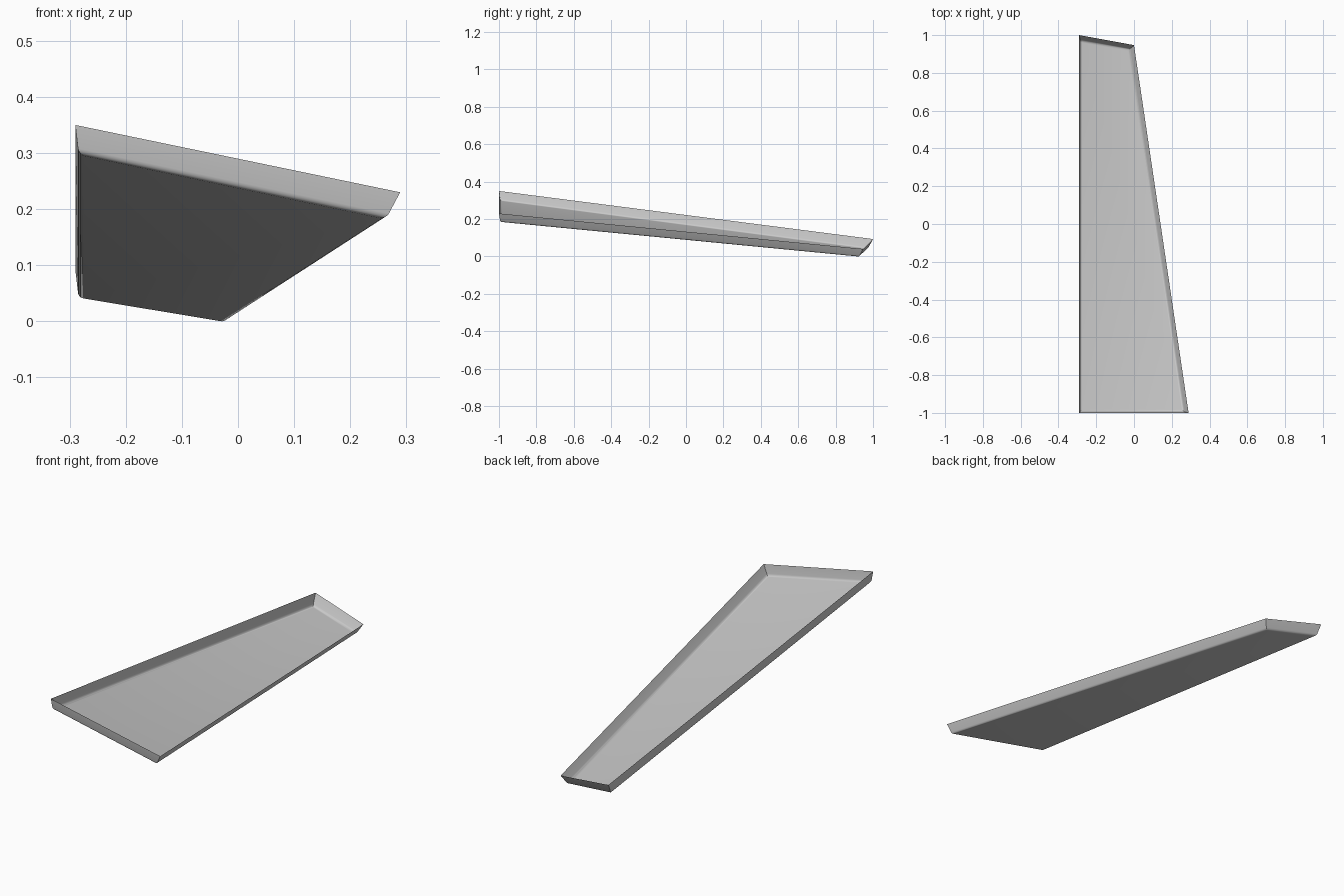
import bpy, bmesh

if "Cube" in bpy.data.objects:
    bpy.data.objects.remove(bpy.data.objects["Cube"])

# Corner loops of the sloping open tray: front left, front right, back right, back left
rim = [(-0.29, -1.0, 0.35), (0.289, -1.0, 0.23), (0.0, 0.947, 0.04), (-0.29, 1.0, 0.093)]
base = [(-0.284, -0.993, 0.298), (0.264, -0.993, 0.183), (-0.023, 0.925, -0.002), (-0.284, 0.972, 0.041)]

bm = bmesh.new()
top = [bm.verts.new(p) for p in rim]
bottom = [bm.verts.new(p) for p in base]

# Floor and four thin walls
floor = bm.faces.new(bottom[::-1])
for i in range(4):
    j = (i + 1) % 4
    bm.faces.new((bottom[i], bottom[j], top[j], top[i]))

# Rounded fold between floor and walls
bmesh.ops.bevel(bm, geom=list(floor.edges), offset=0.01, segments=4,
                profile=0.5, affect='EDGES', clamp_overlap=True)

# Rest the lowest corner on the ground
low = min(v.co.z for v in bm.verts)
for v in bm.verts:
    if v.co.z < 0.03:
        v.co.z -= low

mesh = bpy.data.meshes.new("tapered_tray")
bm.to_mesh(mesh)
bm.free()
tray = bpy.data.objects.new("tapered_tray", mesh)
bpy.context.collection.objects.link(tray)

# Smooth folds, crisp wall corners
bpy.context.view_layer.objects.active = tray
tray.select_set(True)
bpy.ops.object.shade_smooth_by_angle(angle=0.6)
